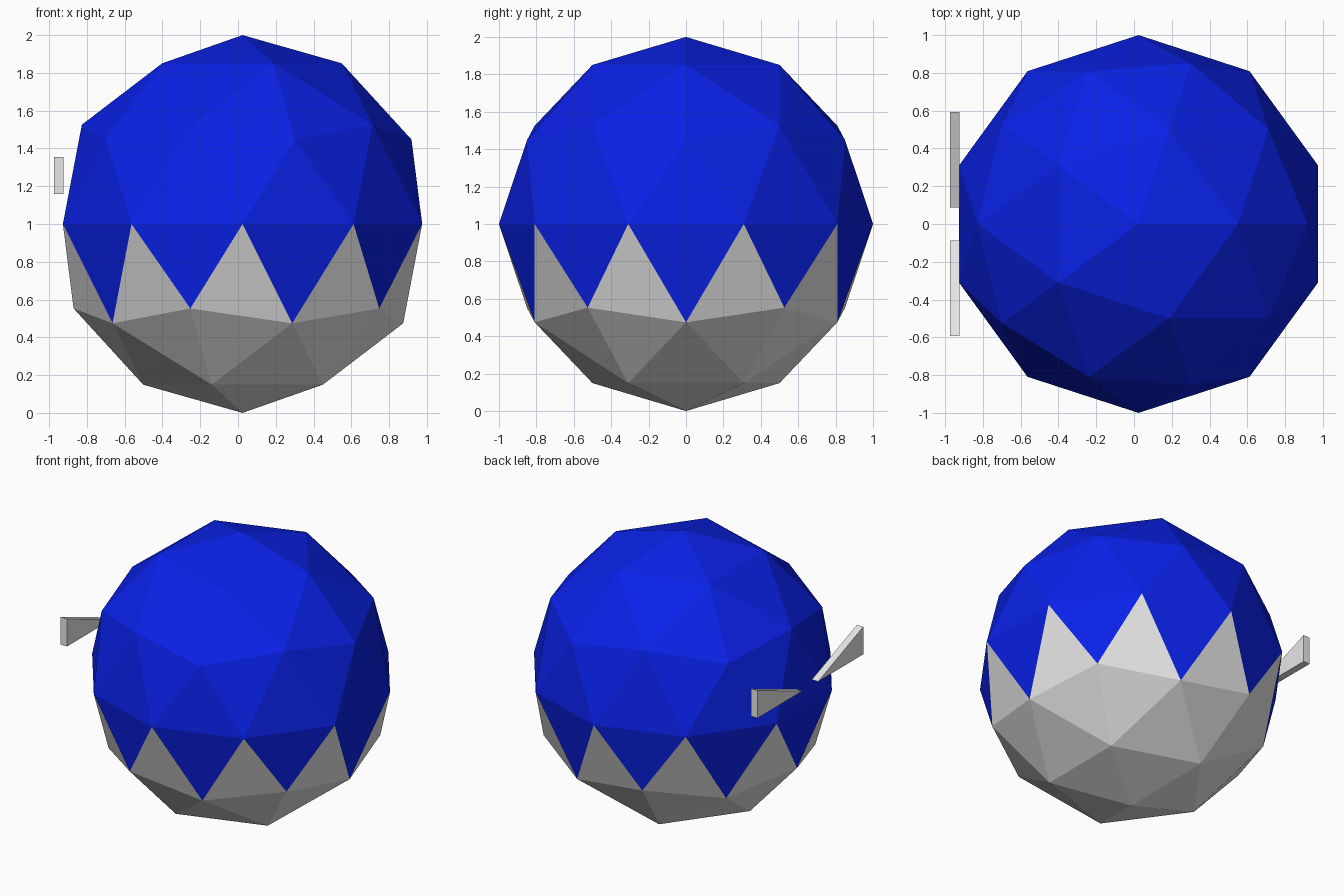
import bpy, bmesh
from mathutils import Vector

default = bpy.data.objects.get("Cube")
if default:
    bpy.data.objects.remove(default, do_unlink=True)


def make_material(name, rgb):
    mat = bpy.data.materials.new(name)
    mat.use_nodes = True
    color = (*rgb, 1.0)
    mat.diffuse_color = color
    mat.node_tree.nodes["Principled BSDF"].inputs["Base Color"].default_value = color
    return mat


def add_object(name, bm, materials):
    bmesh.ops.recalc_face_normals(bm, faces=bm.faces)
    mesh = bpy.data.meshes.new(name)
    bm.to_mesh(mesh)
    bm.free()
    for mat in materials:
        mesh.materials.append(mat)
    obj = bpy.data.objects.new(name, mesh)
    bpy.context.collection.objects.link(obj)
    return obj


blue = make_material("deep_blue", (0.003, 0.015, 0.8))
grey = make_material("light_grey", (0.8, 0.8, 0.8))

# Faceted ball body: blue above, grey below with a zigzag border
bm = bmesh.new()
bmesh.ops.create_icosphere(bm, subdivisions=2, radius=1.0)
for face in bm.faces:
    face.material_index = 0 if face.calc_center_median().z > -0.25 else 1
body = add_object("body", bm, [blue, grey])
body.location = (0.024, 0, 1)


# Slanted brow wedges floating beside the body, pointing inward and down
def add_brow(name, side):
    bm = bmesh.new()
    profile = [(0.087, 1.16), (0.592, 1.16), (0.592, 1.355)]
    tri = bm.faces.new([bm.verts.new((-0.975, side * y, z)) for y, z in profile])
    side_faces = bmesh.ops.extrude_face_region(bm, geom=[tri], use_keep_orig=True)
    moved = [v for v in side_faces["geom"] if isinstance(v, bmesh.types.BMVert)]
    bmesh.ops.translate(bm, vec=Vector((0.05, 0, 0)), verts=moved)
    return add_object(name, bm, [grey])


add_brow("brow_back", 1)
add_brow("brow_front", -1)
